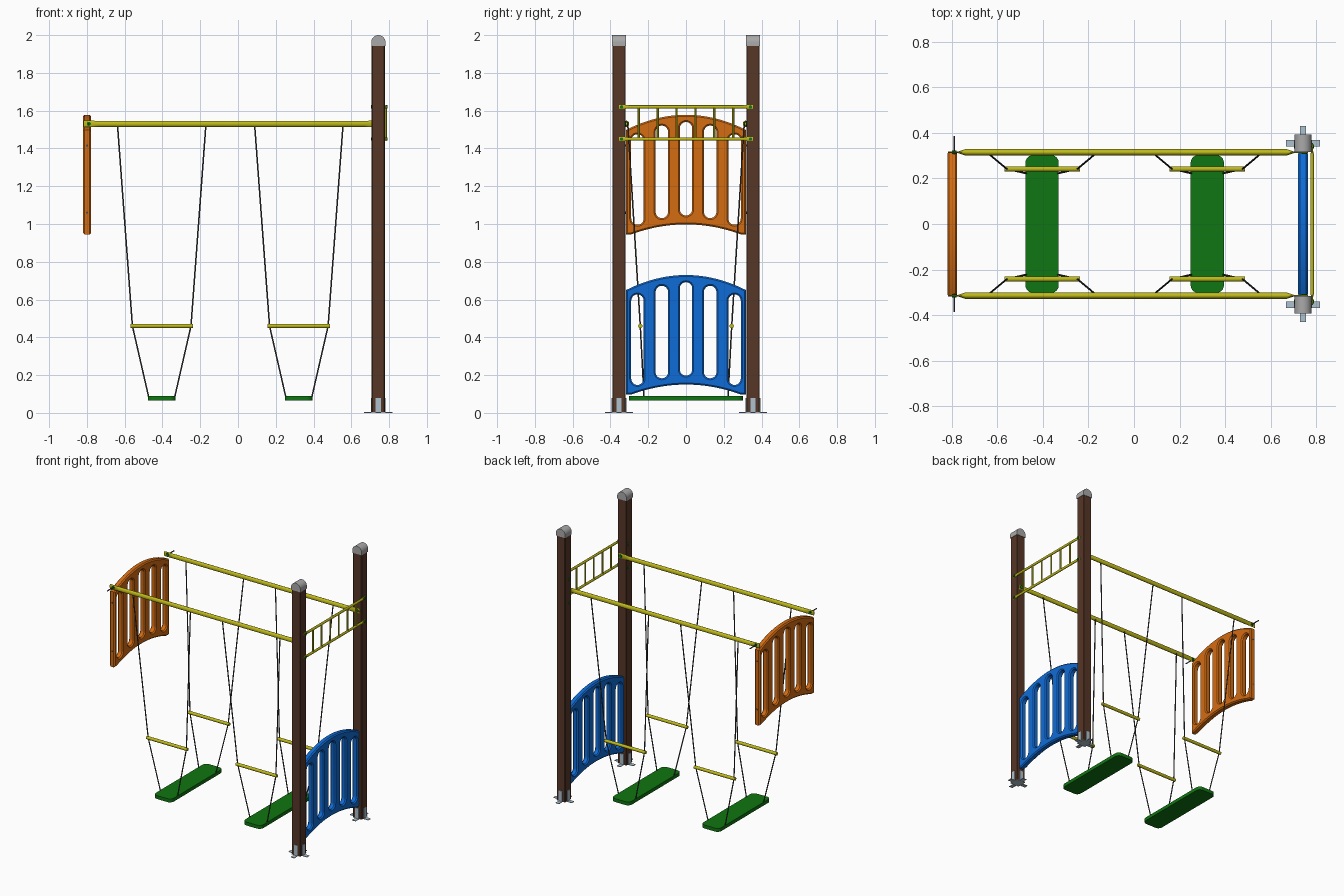
import bpy, bmesh, math
from mathutils import Vector, Matrix

if "Cube" in bpy.data.objects:
    bpy.data.objects.remove(bpy.data.objects["Cube"])

def mat(name, r, g, b):
    m = bpy.data.materials.new(name)
    m.diffuse_color = (r, g, b, 1)
    m.use_nodes = True
    m.node_tree.nodes["Principled BSDF"].inputs["Base Color"].default_value = m.diffuse_color
    return m

BROWN = mat("brown wood", .095, .038, .02)
YELLOW = mat("yellow paint", .52, .49, .01)
ORANGE = mat("orange plastic", .66, .15, .006)
BLUE = mat("blue plastic", .005, .15, .68)
GREEN = mat("green plastic", .005, .18, .006)
GREY = mat("grey cap", .40, .40, .40)
STEEL = mat("light steel", .42, .54, .62)
DARK = mat("dark chain", .07, .07, .07)

def finish(name, bm, m):
    bmesh.ops.recalc_face_normals(bm, faces=bm.faces[:])
    me = bpy.data.meshes.new(name)
    bm.to_mesh(me)
    bm.free()
    me.materials.append(m)
    for p in me.polygons:
        p.use_smooth = True
    me.set_sharp_from_angle(angle=math.radians(32))
    ob = bpy.data.objects.new(name, me)
    bpy.context.scene.collection.objects.link(ob)
    return ob

def add_tube(bm, a, b, r, seg=10):
    a, b = Vector(a), Vector(b)
    d = b - a
    M = Matrix.Translation((a + b) / 2) @ d.to_track_quat('Z', 'Y').to_matrix().to_4x4()
    bmesh.ops.create_cone(bm, cap_ends=True, segments=seg, radius1=r, radius2=r,
                          depth=d.length, matrix=M)

def tube(name, a, b, r, m, seg=10):
    bm = bmesh.new()
    add_tube(bm, a, b, r, seg)
    return finish(name, bm, m)

def add_box(bm, c, s):
    bmesh.ops.create_cube(bm, size=1, matrix=Matrix.Translation(c) @ Matrix.Diagonal((*s, 1)))

def add_rings(bm, rings, caps=True):
    """Skin a list of equal closed rings."""
    vs = [[bm.verts.new(p) for p in ring] for ring in rings]
    n = len(vs[0])
    for a, b in zip(vs, vs[1:]):
        for i in range(n):
            bm.faces.new((a[i], a[(i + 1) % n], b[(i + 1) % n], b[i]))
    if caps:
        bm.faces.new(vs[0])
        bm.faces.new(vs[-1])
    return vs

def flat_end_pipe(name, place, stations, m, seg=16):
    """Pipe with flattened ends; stations are (position, half thickness, half height)."""
    bm = bmesh.new()
    ang = [2 * math.pi * (i + .5) / seg for i in range(seg)]
    add_rings(bm, [[place(p, t * math.cos(a), h * math.sin(a)) for a in ang]
                   for p, t, h in stations])
    return finish(name, bm, m)

# Slotted arched panel
def offset(pts, d):
    """Move a loop to its left by d."""
    out = []
    for i, p in enumerate(pts):
        e1 = (p - pts[i - 1]).normalized()
        e2 = (pts[(i + 1) % len(pts)] - p).normalized()
        n1, n2 = Vector((-e1.y, e1.x)), Vector((-e2.y, e2.x))
        out.append(p + (n1 + n2) * (d / (1 + n1.dot(n2))))
    return out

def panel(name, x, z0, m):
    W, N = .318, 24
    loop = [Vector((-W, .097))]
    for i in range(N + 1):
        y = -.29 + .58 * i / N
        loop.append(Vector((y, .15 - .053 * (y / .29) ** 2)))
    loop.append(Vector((W, .097)))
    for i in range(N + 1):
        y = W - 2 * W * i / N
        loop.append(Vector((y, .73 - .08 * (y / W) ** 2)))
    loops = [loop]
    r = .033
    for yc, lo, hi in ((-.257, .148, .627), (-.128, .183, .673), (0, .197, .692),
                       (.128, .183, .673), (.257, .148, .627)):
        slot = []
        for zc, a0 in ((hi - r, math.pi), (lo + r, 0)):
            for i in range(13):
                a = a0 - math.pi * i / 12
                slot.append(Vector((yc + r * math.cos(a), zc + r * math.sin(a))))
        loops.append(slot)
    bm = bmesh.new()
    t, b = .0215, .008
    ends = ([], [])
    for lp in loops:
        rings = [[(x + dx, p.x, p.y + z0) for p in offset(lp, d)]
                 for dx, d in ((-t, b), (b - t, 0), (t - b, 0), (t, b))]
        vs = add_rings(bm, rings, caps=False)
        for store, ring in zip(ends, (vs[0], vs[-1])):
            for i, v in enumerate(ring):
                store.append(bm.edges.get((v, ring[i - 1])))
    for store in ends:
        bmesh.ops.triangle_fill(bm, use_beauty=True, use_dissolve=False, edges=store)
    return finish(name, bm, m)

PX, PY = .743, .355
panel("blue_panel", PX, 0, BLUE)
panel("orange_panel", -.799, .848, ORANGE)

for s, side in ((-1, "front"), (1, "back")):
    y = s * PY
    # Post
    bm = bmesh.new()
    add_box(bm, (PX, y, .975), (.07, .07, 1.94))
    bmesh.ops.bevel(bm, geom=[e for e in bm.edges if abs(e.verts[0].co.z - e.verts[1].co.z) > 1],
                    offset=.004, segments=1, affect='EDGES')
    finish(side + "_post", bm, BROWN)

    # Round-topped cap
    bm = bmesh.new()
    prof = [(-.0375, 1.942)]
    prof += [(-.0375 * math.cos(math.pi * i / 16), 1.9625 + .0375 * math.sin(math.pi * i / 16))
             for i in range(17)] + [(.0375, 1.942)]
    add_rings(bm, [[(PX + px, y + dy, pz) for px, pz in prof] for dy in (-.0375, .0375)])
    finish(side + "_post_cap", bm, GREY)

    # Foot brackets: upright tab and flat tab on each side
    bm = bmesh.new()
    for dx, dy in ((1, 0), (-1, 0), (0, 1), (0, -1)):
        w = (.004 if dx else .028, .004 if dy else .028)
        add_box(bm, (PX + dx * .037, y + dy * .037, .04), (*w, .08))
        add_box(bm, (PX + dx * .055, y + dy * .055, .002),
                (.04 if dx else .028, .04 if dy else .028, .004))
    add_box(bm, (PX, y, .004), (.07, .07, .004))
    finish(side + "_post_foot", bm, STEEL)

    # Beam with flattened ends
    flat_end_pipe(side + "_beam", lambda p, a, h: (p, s * .315 + a, 1.53 + h),
                  ((-.818, .003, .018), (-.775, .003, .018), (-.74, .0145, .0155),
                   (.67, .0145, .0155), (.705, .003, .018), (.765, .003, .018)), YELLOW)

    # Beam bolts
    tube(side + "_beam_bolt", (-.79, s * .305, 1.53), (-.79, s * .387, 1.53), .004, DARK, 8)
    tube(side + "_beam_end_nut", (-.79, s * .308, 1.53), (-.79, s * .322, 1.53), .011, GREEN)
    tube(side + "_beam_post_nut", (.748, s * .307, 1.53), (.748, s * .32, 1.53), .012, GREEN)

    # Rail bolts through the post
    for z, lv in ((1.62, "upper"), (1.45, "lower")):
        bm = bmesh.new()
        add_tube(bm, (.703, s * .341, z), (.712, s * .341, z), .009)
        add_tube(bm, (.78, s * .341, z), (.792, s * .341, z), .009)
        finish(f"{side}_{lv}_rail_bolt", bm, GREEN)

    # Panel side screws
    bm = bmesh.new()
    for z in (1.06, 1.415):
        add_tube(bm, (-.799, s * .315, z), (-.799, s * .3195, z), .006)
    finish(side + "_panel_screws", bm, DARK)

# Barrier rails and rungs
for z, lv in ((1.62, "upper"), (1.45, "lower")):
    flat_end_pipe(lv + "_rail", lambda p, a, h: (.783 + a, p, z + h),
                  ((-.355, .003, .011), (-.325, .003, .011), (-.305, .0085, .009),
                   (.305, .0085, .009), (.325, .003, .011), (.355, .003, .011)), YELLOW, 12)
bm = bmesh.new()
for i in range(6):
    yy = -.25 + .1 * i
    add_tube(bm, (.783, yy, 1.45), (.783, yy, 1.62), .006, 8)
finish("rail_rungs", bm, YELLOW)

# Swings
for cx, nm in ((-.404, "left"), (.322, "right")):
    # Seat with rounded corners
    bm = bmesh.new()
    hx, hy, r = .073, .302, .032
    base = []
    for k, (sx, sy) in enumerate(((1, 1), (-1, 1), (-1, -1), (1, -1))):
        for i in range(7):
            a = math.pi / 2 * (k + i / 6)
            base.append((cx + sx * (hx - r) + r * math.cos(a), sy * (hy - r) + r * math.sin(a)))
    add_rings(bm, [[(px, py, z) for px, py in base] for z in (.065, .09)])
    finish(nm + "_seat", bm, GREEN)

    chains = bmesh.new()
    for s, side in ((-1, "front"), (1, "back")):
        tube(f"{nm}_{side}_spreader", (cx - .166, s * .242, .46), (cx + .166, s * .242, .46),
             .0115, YELLOW, 14)
        for q in (-1, 1):
            top = (cx + q * .234, s * .308, 1.525)
            mid = (cx + q * .155, s * .242, .46)
            low = (cx + q * .068, s * .222, .08)
            add_tube(chains, top, mid, .004, 8)
            add_tube(chains, mid, low, .004, 8)
    finish(nm + "_chains", chains, DARK)
